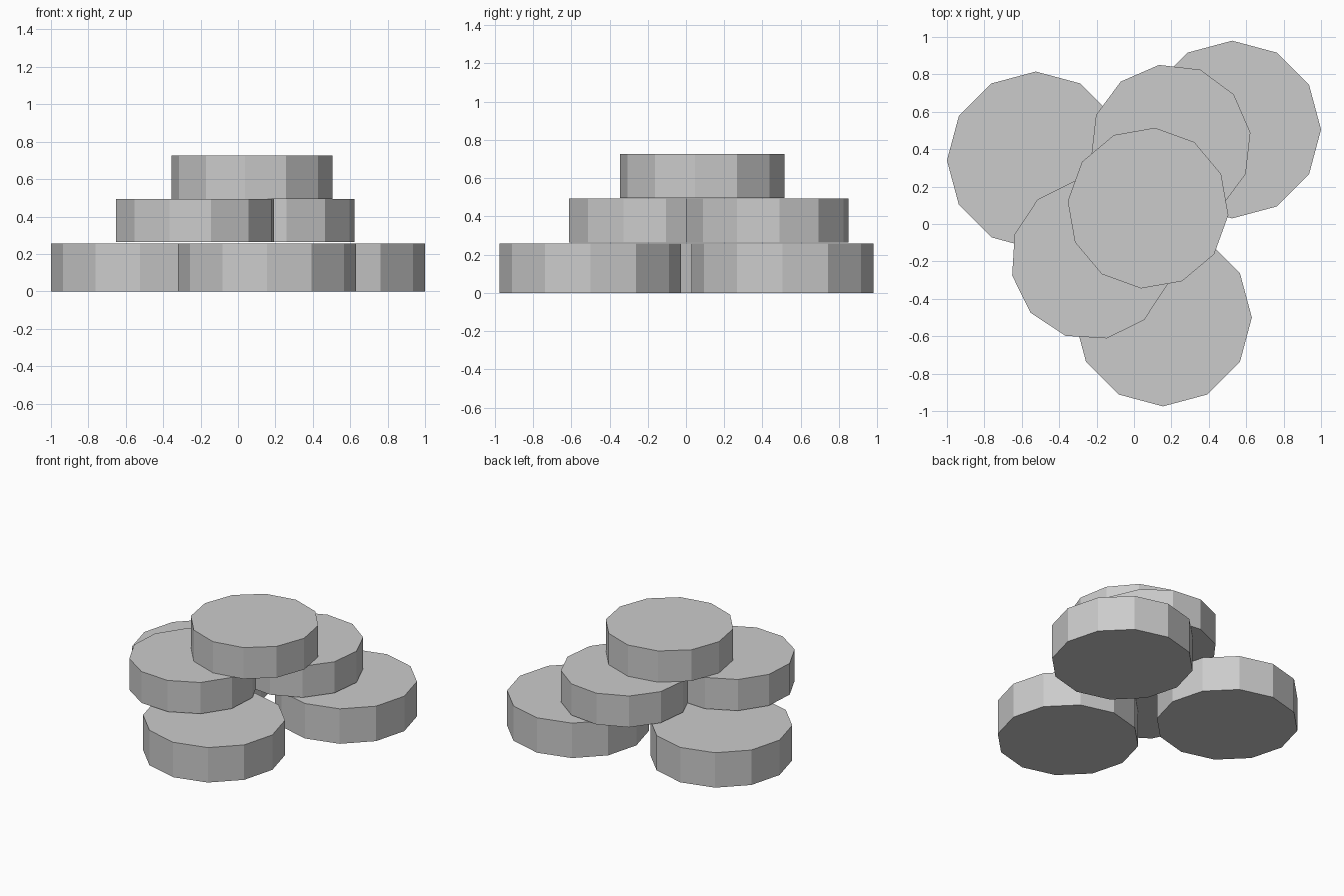
import bpy
from math import radians

if "Cube" in bpy.data.objects:
    bpy.data.objects.remove(bpy.data.objects["Cube"])


def disc(name, x, y, z0, z1, radius, turn):
    """Flat-shaded 12-sided disc between heights z0 and z1."""
    bpy.ops.mesh.primitive_cylinder_add(
        vertices=12, radius=radius, depth=z1 - z0,
        location=(x, y, (z0 + z1) / 2), rotation=(0, 0, radians(turn)))
    bpy.context.object.name = name


# bottom tier: three wide discs
for side, x, y in (("left", -0.525, 0.34), ("right", 0.525, 0.505), ("front", 0.155, -0.5)):
    disc("bottom_disc_" + side, x, y, 0.0, 0.257, 0.475, 0)

# middle tier: two overlapping discs
disc("middle_disc_back", 0.197, 0.425, 0.263, 0.493, 0.43, 8.5)
disc("middle_disc_front", -0.23, -0.19, 0.263, 0.493, 0.43, 11.5)

# top disc
disc("top_disc", 0.075, 0.085, 0.495, 0.725, 0.431, -5)
